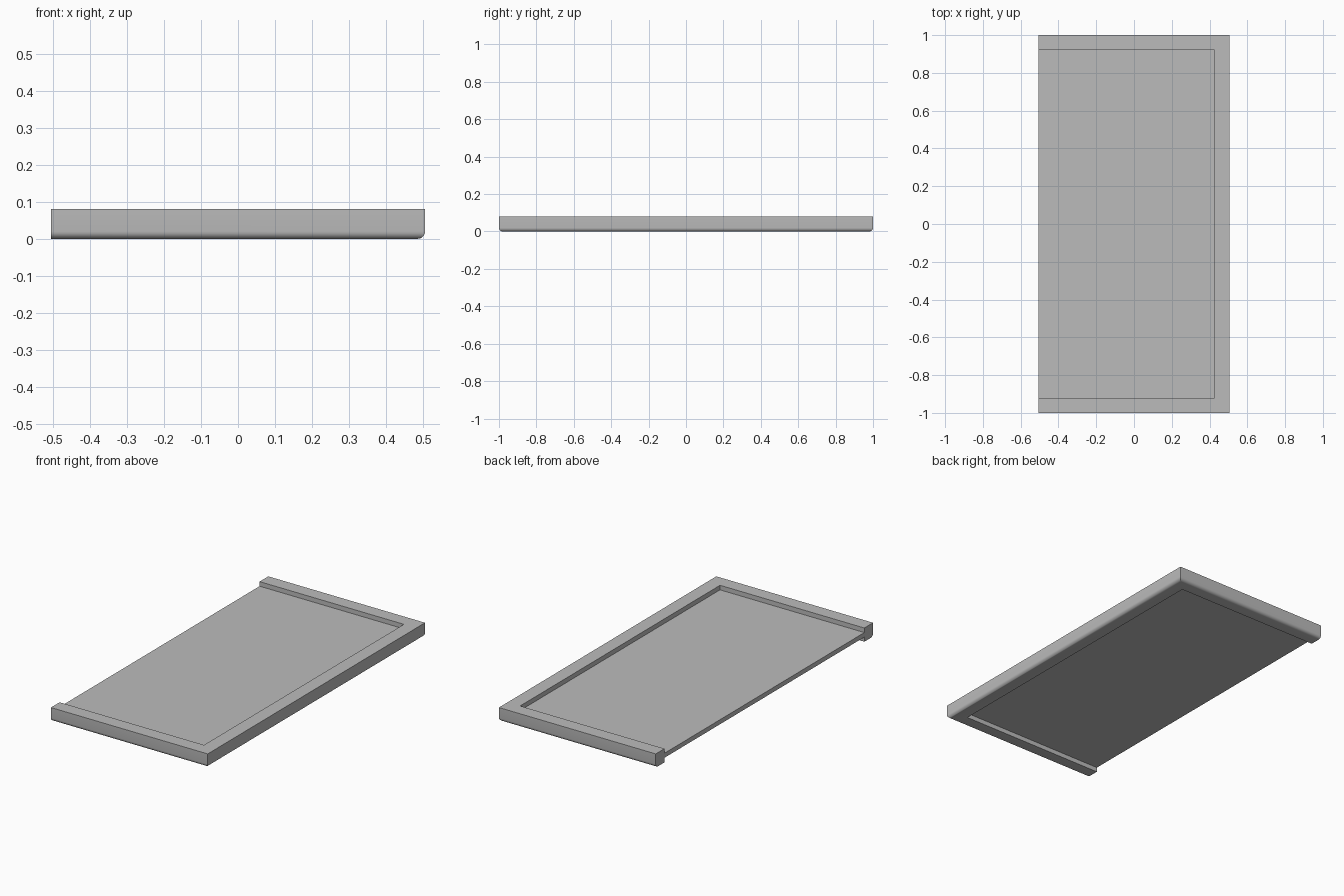
import bpy
import bmesh
import math

cube = bpy.data.objects.get("Cube")
if cube:
    bpy.data.objects.remove(cube, do_unlink=True)

HALF_X, HALF_Y, HEIGHT = 0.505, 1.0, 0.08
RIM = 0.08                      # width of the frame
IN_X, IN_Y = HALF_X - RIM, HALF_Y - RIM
ROUND = 0.02                    # rounding of the lower outer edges

grey = bpy.data.materials.new("plain_grey")
grey.use_nodes = True
colour = (0.5, 0.5, 0.5, 1.0)
grey.diffuse_color = colour
grey.node_tree.nodes["Principled BSDF"].inputs["Base Color"].default_value = colour


def extruded(name, outline, low, high, rounded=None):
    """Extrude an outline upward; round the bottom edges picked by a rule."""
    bm = bmesh.new()
    face = bm.faces.new([bm.verts.new((x, y, low)) for x, y in outline])
    top = bmesh.ops.extrude_face_region(bm, geom=[face], use_keep_orig=True)
    verts = [v for v in top["geom"] if isinstance(v, bmesh.types.BMVert)]
    bmesh.ops.translate(bm, verts=verts, vec=(0, 0, high - low))
    bmesh.ops.recalc_face_normals(bm, faces=bm.faces)
    if rounded:
        edges = [e for e in bm.edges
                 if all(v.co.z < low + 0.001 for v in e.verts) and rounded(e)]
        bmesh.ops.bevel(bm, geom=edges, offset=ROUND, segments=6,
                        profile=0.5, affect='EDGES')
        bmesh.ops.recalc_face_normals(bm, faces=bm.faces)
    mesh = bpy.data.meshes.new(name)
    bm.to_mesh(mesh)
    bm.free()
    mesh.materials.append(grey)
    obj = bpy.data.objects.new(name, mesh)
    bpy.context.collection.objects.link(obj)
    return obj


def outer_edge(edge):
    """True for the two end edges and the closed long edge."""
    a, b = (v.co for v in edge.verts)
    on_end = abs(a.y) > HALF_Y - 0.001 and abs(a.y - b.y) < 0.001
    on_side = min(a.x, b.x) > HALF_X - 0.001
    return on_end or on_side


# U-shaped frame, open along one long side
frame = extruded("frame", [
    (-HALF_X, -HALF_Y), (HALF_X, -HALF_Y), (HALF_X, HALF_Y), (-HALF_X, HALF_Y),
    (-HALF_X, IN_Y), (IN_X, IN_Y), (IN_X, -IN_Y), (-HALF_X, -IN_Y),
], 0.0, HEIGHT, outer_edge)

# Thin panel, set back from the top and bottom of the frame
extruded("panel", [
    (-HALF_X, -IN_Y), (IN_X, -IN_Y), (IN_X, IN_Y), (-HALF_X, IN_Y),
], HEIGHT / 3, HEIGHT * 2 / 3)

# Smooth rounding with crisp edges
bpy.ops.object.select_all(action='DESELECT')
frame.select_set(True)
bpy.context.view_layer.objects.active = frame
bpy.ops.object.shade_smooth_by_angle(angle=math.radians(30))
